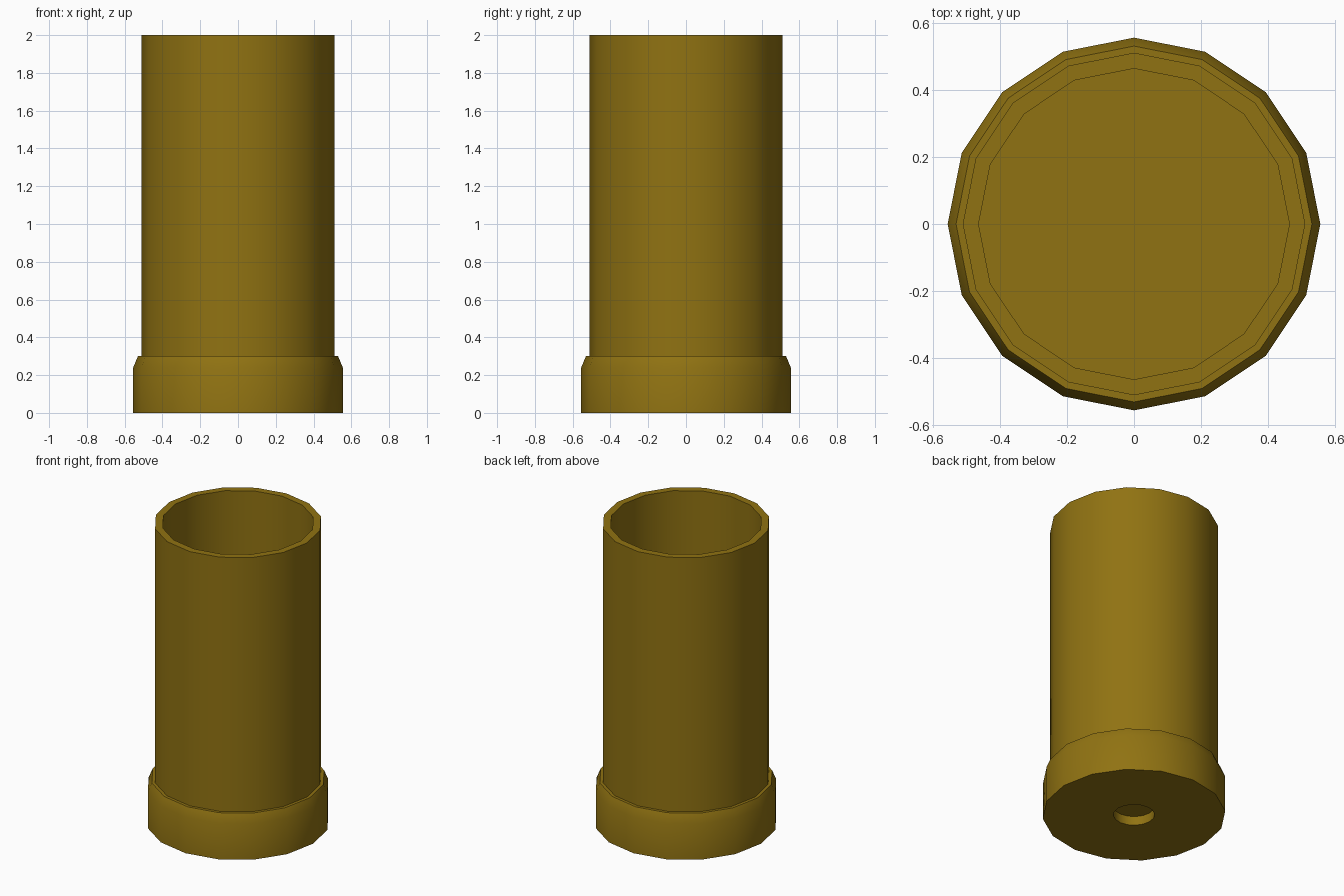
import bpy, bmesh, math

if "Cube" in bpy.data.objects:
    bpy.data.objects.remove(bpy.data.objects["Cube"])

SIDES = 16


def lathe(name, profile, mat):
    """Revolve an (r, z) profile around z; the two ends are capped."""
    bm = bmesh.new()
    rings = []
    for r, z in profile:
        rings.append([bm.verts.new((r * math.cos(2 * math.pi * i / SIDES),
                                    r * math.sin(2 * math.pi * i / SIDES), z))
                      for i in range(SIDES)])
    for a, b in zip(rings, rings[1:]):
        for i in range(SIDES):
            j = (i + 1) % SIDES
            bm.faces.new((a[i], a[j], b[j], b[i]))
    bm.faces.new(rings[0][::-1])
    bm.faces.new(rings[-1])
    bmesh.ops.recalc_face_normals(bm, faces=bm.faces)
    mesh = bpy.data.meshes.new(name)
    bm.to_mesh(mesh)
    bm.free()
    mesh.materials.append(mat)
    obj = bpy.data.objects.new(name, mesh)
    bpy.context.collection.objects.link(obj)
    bpy.context.view_layer.objects.active = obj
    obj.select_set(True)
    bpy.ops.object.shade_smooth_by_angle(angle=math.radians(30))
    obj.select_set(False)
    return obj


brass = bpy.data.materials.new("brass")
brass.diffuse_color = (0.28, 0.17, 0.006, 1)
brass.use_nodes = True
brass.node_tree.nodes["Principled BSDF"].inputs["Base Color"].default_value = brass.diffuse_color

# Hollow casing: bottom recess, chamfered rim, open tube, inner floor
lathe("casing", [
    (0.125, 0.06), (0.125, 0.0),
    (0.555, 0.0), (0.555, 0.24), (0.53, 0.30),
    (0.51, 0.30), (0.51, 2.0),
    (0.463, 2.0), (0.463, 0.30),
], brass)
